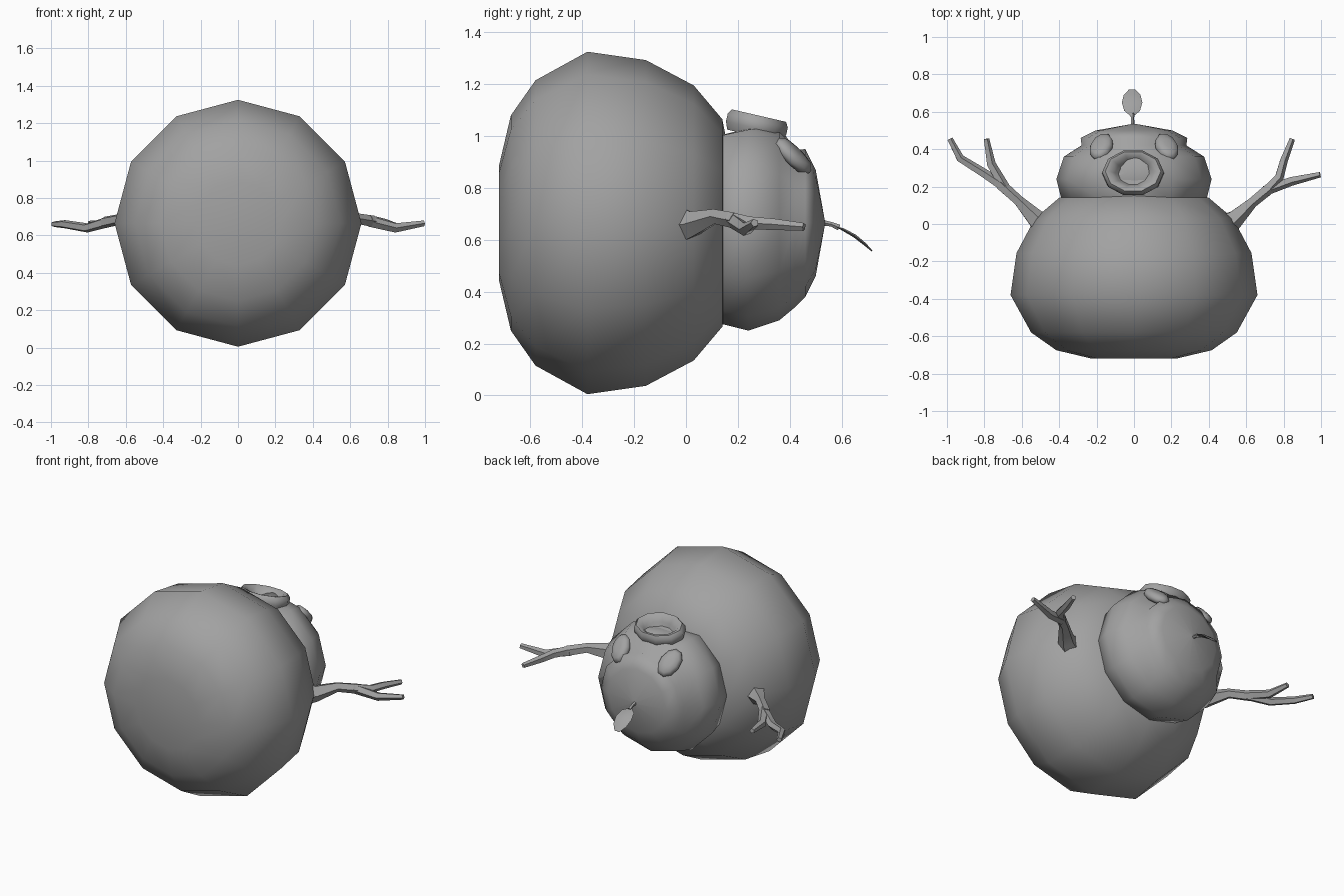
import bpy, bmesh, math
from mathutils import Vector, Matrix

if "Cube" in bpy.data.objects:
    bpy.data.objects.remove(bpy.data.objects["Cube"])

snow_grey = bpy.data.materials.new("mid_grey")
snow_grey.diffuse_color = (0.36, 0.36, 0.36, 1)
snow_grey.use_nodes = True
snow_grey.node_tree.nodes["Principled BSDF"].inputs["Base Color"].default_value = snow_grey.diffuse_color
CZ = 0.665  # height of the body axis


def finish(name, bm, angle=60):
    bmesh.ops.recalc_face_normals(bm, faces=bm.faces)
    me = bpy.data.meshes.new(name)
    bm.to_mesh(me)
    bm.free()
    me.materials.append(snow_grey)
    ob = bpy.data.objects.new(name, me)
    bpy.context.collection.objects.link(ob)
    bpy.ops.object.select_all(action='DESELECT')
    ob.select_set(True)
    bpy.context.view_layer.objects.active = ob
    bpy.ops.object.shade_smooth_by_angle(angle=math.radians(angle))
    return ob


def skin_rings(bm, rings, cap=True):
    """Join equal rings of points with quads and close both ends."""
    vs = [[bm.verts.new(p) for p in ring] for ring in rings]
    n = len(vs[0])
    for a, b in zip(vs, vs[1:]):
        for i in range(n):
            bm.faces.new((a[i], a[(i + 1) % n], b[(i + 1) % n], b[i]))
    if cap:
        bm.faces.new(vs[0])
        bm.faces.new(vs[-1])


def tube(bm, pts, radii, sides=5, flat=1.0):
    """Tapered twig through points; flat scales its height."""
    pts = [Vector(p) for p in pts]
    rings = []
    for k, (p, r) in enumerate(zip(pts, radii)):
        d = (pts[min(k + 1, len(pts) - 1)] - pts[max(k - 1, 0)]).normalized()
        u = d.cross(Vector((0, 0, 1))).normalized()
        w = u.cross(d)
        ang = [2 * math.pi * i / sides for i in range(sides)]
        rings.append([p + u * r * math.cos(a) + w * r * flat * math.sin(a) for a in ang])
    skin_rings(bm, rings)


def lathe(bm, profile, sides, matrix, sx=1.0, sy=1.0):
    """Revolve (radius, height) pairs about local z, then place."""
    rings = []
    for r, h in profile:
        rings.append([matrix @ Vector((r * sx * math.cos(2 * math.pi * i / sides),
                                       r * sy * math.sin(2 * math.pi * i / sides), h))
                      for i in range(sides)])
    skin_rings(bm, rings)


def turned_ring(y, r, dent=None):
    """Twelve-sided ring about the body axis; dent lowers r by angle."""
    pts = []
    for i in range(12):
        a = math.pi * i / 6
        rr = r - (dent(i) if dent else 0)
        pts.append((rr * math.cos(a), y, CZ + rr * math.sin(a)))
    return pts


# Body: wide ball with a flat base
bm = bmesh.new()
body = [(-0.72, 0.225), (-0.675, 0.415), (-0.58, 0.55), (-0.38, 0.66),
        (-0.155, 0.628), (0.03, 0.53), (0.14, 0.40), (0.16, 0.3)]
skin_rings(bm, [turned_ring(y, r) for y, r in body])
finish("body", bm, 50)

# Head: smaller ball, hollow under the mouth, with a brow groove round the top and sides
mouth_dent = lambda i: 0.05 if i == 3 else 0
groove = lambda i: 0.045 if i <= 6 or i == 11 else 0
bm = bmesh.new()
head = [(0.12, 0.36, None), (0.14, 0.39, mouth_dent), (0.24, 0.415, mouth_dent),
        (0.36, 0.375, None), (0.42, 0.325, groove), (0.46, 0.285, None),
        (0.50, 0.205, None), (0.535, 0.01, None)]
skin_rings(bm, [turned_ring(*h) for h in head])
finish("head", bm, 70)

# Mouth: tilted oval ring with a sunken floor
bm = bmesh.new()
place = Matrix.Translation((-0.005, 0.27, 1.03)) @ Matrix.Rotation(math.radians(-13), 4, 'X')
lathe(bm, [(0.9, -0.03), (1.0, 0.0), (1.0, 0.03), (0.9, 0.05), (0.76, 0.046),
           (0.58, 0.012), (0.48, -0.01)], 10, place, 0.165, 0.125)
finish("mouth_ring", bm, 50)

# Eyes: flattened domes on the upper slope of the head
for side, label in ((-1, "left"), (1, "right")):
    bm = bmesh.new()
    place = (Matrix.Translation((side * 0.175, 0.415, 0.925))
             @ Matrix.Rotation(math.radians(-20 * -side), 4, 'Y')
             @ Matrix.Rotation(math.radians(-45), 4, 'X'))
    lathe(bm, [(0.85, -0.025), (1.0, -0.01), (1.0, 0.005), (0.8, 0.022), (0.35, 0.028)],
          10, place, 0.062, 0.092)
    finish(label + "_eye", bm, 60)

# Arms: twig with a flared root and two fingers
arms = {
    "right_arm": ([(0.46, -0.02, 0.66), (0.54, 0.03, 0.66), (0.63, 0.115, 0.69), (0.72, 0.19, 0.675)],
                  [(0.70, 0.17, 0.68), (0.775, 0.25, 0.665), (0.80, 0.34, 0.66), (0.845, 0.455, 0.65)],
                  [(0.70, 0.18, 0.675), (0.84, 0.23, 0.64), (0.995, 0.265, 0.665)]),
    "left_arm": ([(-0.46, -0.02, 0.66), (-0.53, 0.03, 0.66), (-0.62, 0.125, 0.69), (-0.715, 0.21, 0.67)],
                 [(-0.69, 0.19, 0.675), (-0.765, 0.32, 0.655), (-0.79, 0.455, 0.665)],
                 [(-0.69, 0.195, 0.675), (-0.81, 0.275, 0.64), (-0.93, 0.35, 0.66), (-0.985, 0.455, 0.66)]),
}
for name, (stem, finger_a, finger_b) in arms.items():
    bm = bmesh.new()
    tube(bm, stem, (0.085, 0.052, 0.03, 0.032))
    for finger in (finger_a, finger_b):
        tube(bm, finger, [0.03, 0.026, 0.023, 0.016][:len(finger) - 1] + [0.016])
    finish(name, bm, 40)

# Stalk and leaf drooping from the crown
bm = bmesh.new()
tube(bm, [(-0.008, 0.52, 0.667), (-0.008, 0.56, 0.66), (-0.01, 0.59, 0.647)], (0.012, 0.009, 0.012))
tube(bm, [(-0.01, 0.58, 0.65), (-0.01, 0.605, 0.64), (-0.01, 0.65, 0.615),
          (-0.01, 0.69, 0.583), (-0.01, 0.718, 0.556)],
     (0.012, 0.042, 0.055, 0.045, 0.018), 6, 0.14)
finish("crown_leaf", bm, 50)
